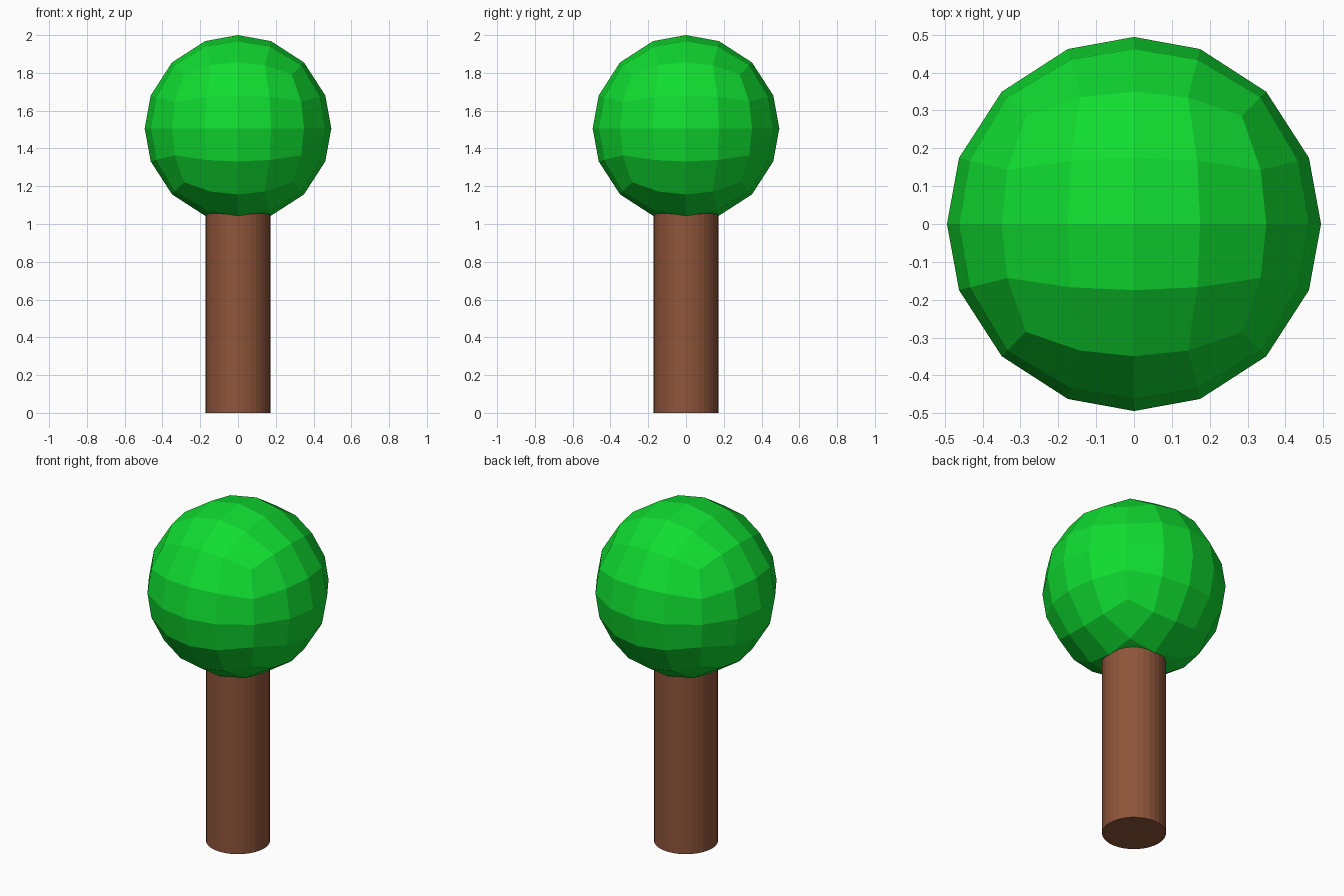
import bpy, bmesh
from math import sqrt
from mathutils import Matrix, Vector

if "Cube" in bpy.data.objects:
    bpy.data.objects.remove(bpy.data.objects["Cube"])


def make_object(name, bm, color):
    bmesh.ops.recalc_face_normals(bm, faces=bm.faces)
    mesh = bpy.data.meshes.new(name)
    bm.to_mesh(mesh)
    bm.free()
    mat = bpy.data.materials.new(name + "_color")
    mat.diffuse_color = color
    mat.use_nodes = True
    mat.node_tree.nodes["Principled BSDF"].inputs["Base Color"].default_value = mat.diffuse_color
    mesh.materials.append(mat)
    obj = bpy.data.objects.new(name, mesh)
    bpy.context.collection.objects.link(obj)
    return obj


def cube_to_sphere(p):
    x, y, z = (c * c for c in p)
    return Vector((p.x * sqrt(1 - y / 2 - z / 2 + y * z / 3),
                   p.y * sqrt(1 - z / 2 - x / 2 + z * x / 3),
                   p.z * sqrt(1 - x / 2 - y / 2 + x * y / 3)))


# Trunk: round post that runs up into the foliage
TRUNK_R, TRUNK_H = 0.172, 1.2
bm = bmesh.new()
bmesh.ops.create_cone(bm, cap_ends=True, segments=32, radius1=TRUNK_R,
                      radius2=TRUNK_R, depth=TRUNK_H,
                      matrix=Matrix.Translation((0, 0, TRUNK_H / 2)))
make_object("trunk", bm, (0.27, 0.09, 0.042, 1))

# Foliage: cube with 4 x 4 faces per side, rounded into a flat-faced ball
FOLIAGE_R = 0.494
bm = bmesh.new()
bmesh.ops.create_cube(bm, size=2)
bmesh.ops.subdivide_edges(bm, edges=bm.edges[:], cuts=3, use_grid_fill=True)
for v in bm.verts:
    v.co = cube_to_sphere(v.co) * FOLIAGE_R + Vector((0, 0, 2 - FOLIAGE_R))
make_object("foliage", bm, (0.005, 0.72, 0.03, 1))
